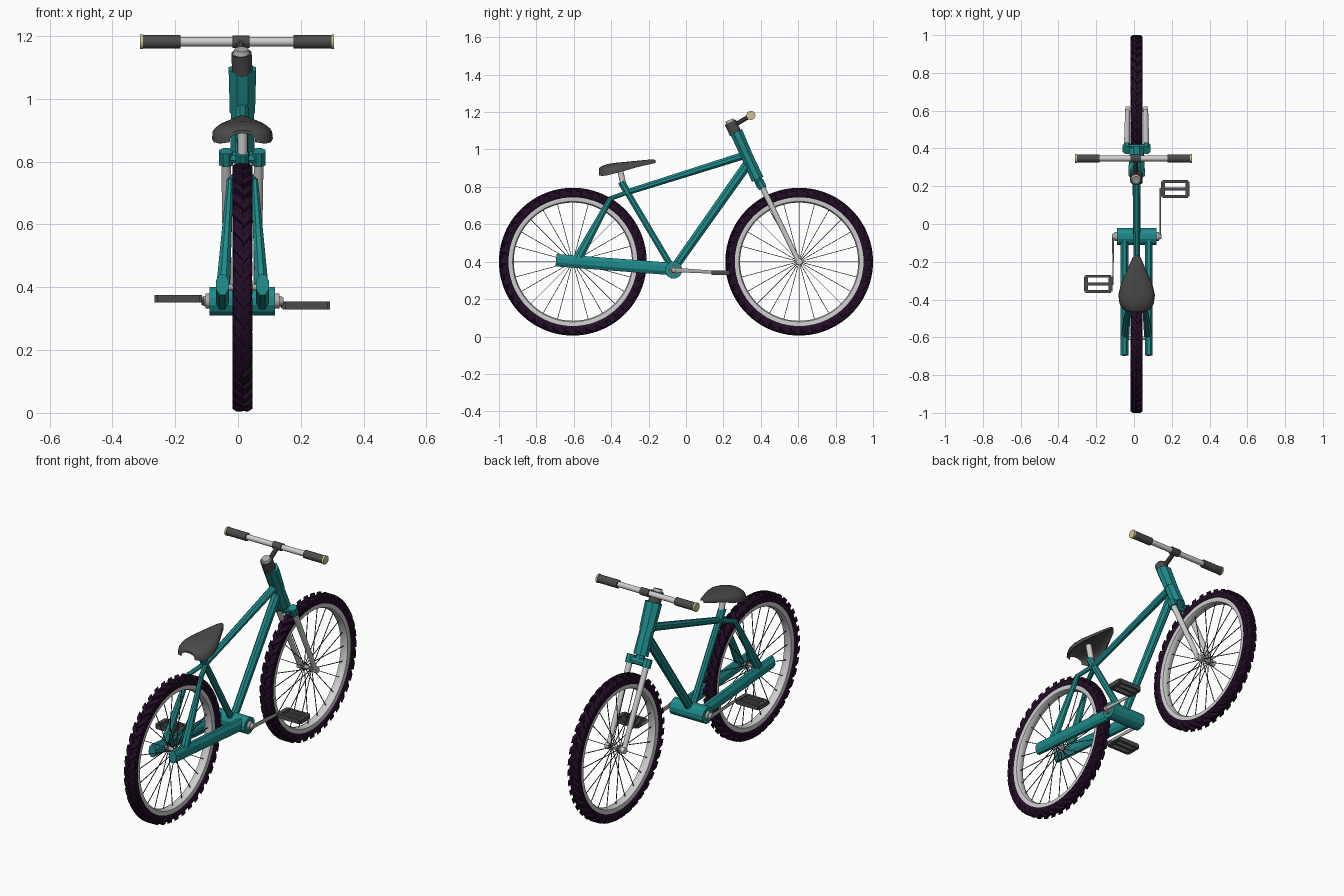
import bpy, bmesh, math
from mathutils import Vector, Matrix

if "Cube" in bpy.data.objects:
    bpy.data.objects.remove(bpy.data.objects["Cube"])

CX = 0.014  # centre plane of the frame


def material(name, rgb):
    m = bpy.data.materials.new(name)
    m.diffuse_color = (*rgb, 1)
    m.use_nodes = True
    m.node_tree.nodes["Principled BSDF"].inputs["Base Color"].default_value = m.diffuse_color
    return m


TEAL = material("teal paint", (0.014, 0.26, 0.26))
DARK = material("dark grey rubber", (0.07, 0.07, 0.07))
LIGHT = material("light grey rim", (0.62, 0.62, 0.62))
METAL = material("grey metal", (0.42, 0.42, 0.42))
CREAM = material("cream cap", (0.62, 0.56, 0.27))
TYRE = material("dark purple tyre", (0.017, 0.004, 0.02))
SPOKE = material("dark spoke", (0.035, 0.035, 0.04))


def finish(name, bm, mat, smooth=None):
    bmesh.ops.recalc_face_normals(bm, faces=bm.faces)
    me = bpy.data.meshes.new(name)
    bm.to_mesh(me)
    bm.free()
    me.materials.append(mat)
    if smooth:
        me.polygons.foreach_set("use_smooth", [True] * len(me.polygons))
        me.set_sharp_from_angle(angle=math.radians(smooth))
    ob = bpy.data.objects.new(name, me)
    bpy.context.collection.objects.link(ob)
    return ob


def add_tube(bm, p, q, r1, r2, n=8, sx=1.0):
    """Cone from p to q; sx stretches it sideways (world x)."""
    p, q = Vector(p), Vector(q)
    d = (q - p).normalized()
    ref = Vector((0, 1, 0)) if abs(d.x) > 0.9 else Vector((1, 0, 0))
    ax = (ref - d * ref.dot(d)).normalized()
    ay = d.cross(ax)
    rot = Matrix((ax, ay, d)).transposed().to_4x4()
    m = (Matrix.Translation((p + q) / 2) @ rot @ Matrix.Diagonal((sx, 1, 1, 1))
         @ Matrix.Rotation(math.pi / n, 4, 'Z'))
    bmesh.ops.create_cone(bm, cap_ends=True, segments=n, radius1=r1, radius2=r2,
                          depth=(q - p).length, matrix=m)


def tube(name, p, q, r1, r2, mat, n=8, sx=1.0, smooth=None):
    bm = bmesh.new()
    add_tube(bm, p, q, r1, r2, n, sx)
    return finish(name, bm, mat, smooth)


def add_box(bm, c, s):
    bmesh.ops.create_cube(bm, size=1, matrix=Matrix.Translation(c) @ Matrix.Diagonal((*s, 1)))


def polar(x, r, a, cy, cz=0.4):
    return Vector((CX + x, cy + r * math.cos(a), cz + r * math.sin(a)))


def lathe(bm, profile, cy, n):
    """Spin a closed (x, r) profile round the wheel axle."""
    rings = [[bm.verts.new(polar(x, r, 2 * math.pi * i / n, cy)) for x, r in profile]
             for i in range(n)]
    k = len(profile)
    for i in range(n):
        a, b = rings[i], rings[(i + 1) % n]
        for j in range(k):
            bm.faces.new((a[j], a[(j + 1) % k], b[(j + 1) % k], b[j]))


def wheel(label, cy):
    # tyre carcass and chevron knobs
    bm = bmesh.new()
    lathe(bm, [(-.024, .343), (-.030, .358), (-.027, .376), (0, .381),
               (.027, .376), (.030, .358), (.024, .343)], cy, 72)
    n = 40
    step = 2 * math.pi / n
    for i in range(n):
        for s in (-1, 1):
            a = step * (i + (0.25 if s > 0 else 0))
            loops = []
            for x, top, low, da in ((0, .395, .375, 0), (.020 * s, .395, .372, -.4 * step),
                                    (.032 * s, .387, .357, -.62 * step)):
                w = 0.55 * step
                loops.append([bm.verts.new(polar(x, r, a + da + e, cy))
                              for r, e in ((low, 0), (top, 0), (top, w), (low, w))])
            for u, v in zip(loops, loops[1:]):
                for j in range(4):
                    bm.faces.new((u[j], u[(j + 1) % 4], v[(j + 1) % 4], v[j]))
            bm.faces.new(loops[0])
            bm.faces.new(loops[-1])
    finish(label + "_tyre", bm, TYRE)
    # rim
    bm = bmesh.new()
    lathe(bm, [(-.024, .350), (-.025, .335), (-.022, .322), (-.010, .316),
               (.010, .316), (.022, .322), (.025, .335), (.024, .350)], cy, 72)
    finish(label + "_rim", bm, LIGHT, 35)
    # spokes
    bm = bmesh.new()
    for i in range(24):
        a = 2 * math.pi * i / 24
        s = 1 if i % 2 else -1
        add_tube(bm, polar(.022 * s, .012, a, cy), polar(0, .32, a, cy), .0022, .0022, 4)
    finish(label + "_spokes", bm, SPOKE)
    # hub
    bm = bmesh.new()
    add_tube(bm, (CX - .052, cy, .4), (CX + .052, cy, .4), .010, .010, 16)
    for s in (-1, 1):
        add_tube(bm, (CX + s * .019, cy, .4), (CX + s * .026, cy, .4), .018, .018, 16)
    finish(label + "_hub", bm, METAL, 35)


wheel("rear", -.605)
wheel("front", .605)

# main frame tubes
tube("top_tube", (CX, .31, .968), (CX, -.325, .768), .022, .017, TEAL)
tube("down_tube", (CX, .335, .93), (CX, -.068, .36), .028, .024, TEAL, 8, .85)
tube("seat_tube", (CX, -.07, .36), (CX, -.325, .79), .018, .018, TEAL)
tube("seat_collar", (CX, -.310, .765), (CX, -.346, .827), .021, .021, TEAL)
tube("bottom_bracket_shell", (CX - .104, -.066, .356), (CX + .104, -.066, .356),
     .047, .047, TEAL, 12)
tube("head_tube_upper", (CX, .268, 1.095), (CX, .328, .96), .037, .034, TEAL, 8, 1.28)
tube("head_tube_lower", (CX, .328, .96), (CX, .383, .84), .034, .036, TEAL, 8, 1.15)

# rear triangle and fork, mirrored left and right
for s, side in ((-1, "left"), (1, "right")):
    tube(side + "_chainstay", (CX + s * .064, -.695, .408), (CX + s * .064, -.06, .360),
         .036, .036, TEAL, 8, .62)
    tube(side + "_seatstay_link", (CX + s * .006, -.315, .770), (CX + s * .039, -.412, .735),
         .013, .013, TEAL)
    tube(side + "_seatstay", (CX + s * .039, -.402, .742), (CX + s * .061, -.585, .405),
         .014, .029, TEAL, 8, .8)
    top, low = Vector((CX + s * .052, .395, .825)), Vector((CX + s * .048, .605, .395))
    tube(side + "_fork_sleeve", top + (top - low) * .02, top.lerp(low, .075),
         .024, .024, TEAL)
    tube(side + "_fork_leg", top, low, .016, .013, LIGHT, 16, 1, 35)
    tube(side + "_fork_end", low + Vector((-s * .012, 0, .005)),
         low + Vector((s * .012, 0, .005)), .017, .017, LIGHT, 16, 1, 35)

# fork crown and steerer
tube("fork_crown", (CX - .055, .402, .812), (CX + .055, .402, .812), .020, .020, TEAL)
tube("steerer", (CX, .375, .86), (CX, .402, .80), .024, .024, TEAL)

# headset spacer and cap
tube("headset_spacer", (CX - .003, .237, 1.145), (CX, .265, 1.085), .033, .033, DARK, 16, 1, 35)
tube("headset_cap", (CX - .003, .232, 1.158), (CX - .003, .239, 1.142), .022, .029,
     METAL, 16, 1, 35)

# stem and handlebar
BY, BZ, BX = .347, 1.182, -.003
tube("stem", (.010, .245, 1.122), (.008, BY, BZ), .013, .012, DARK, 10)
tube("stem_clamp", (-.018, BY, BZ), (.036, BY, BZ), .021, .021, DARK, 12)
tube("handlebar", (BX - .30, BY, BZ), (BX + .30, BY, BZ), .015, .015, LIGHT, 20, 1, 35)
for s, side in ((-1, "left"), (1, "right")):
    tube(side + "_grip", (BX + s * .180, BY, BZ), (BX + s * .302, BY, BZ), .022, .022,
         DARK, 20, 1, 35)
    tube(side + "_grip_cap", (BX + s * .300, BY, BZ), (BX + s * .309, BY, BZ), .024, .024,
         CREAM, 20, 1, 35)

# seat post and clamp
tube("seat_post", (CX, -.335, .81), (CX, -.358, .918), .016, .016, LIGHT, 16, 1, 35)

# saddle: lofted hollow shell (y, half width, top z, edge z)
bm = bmesh.new()
sections = [(-.465, .045, .900, .862), (-.450, .075, .912, .858), (-.42, .091, .922, .862),
            (-.375, .097, .929, .873), (-.32, .084, .934, .888), (-.27, .062, .939, .903),
            (-.22, .040, .944, .915), (-.18, .023, .947, .924), (-.163, .010, .944, .929)]
rings = []
for y, hw, top, edge in sections:
    outer = [(hw * math.cos(t), edge + (top - edge) * max(math.sin(t), 0) ** .6)
             for t in (math.pi * i / 14 for i in range(15))]
    inner = [(x * .9, edge + (z - edge) * .72) for x, z in reversed(outer)]
    rings.append([bm.verts.new((CX + x, y, z)) for x, z in outer + inner])
for a, b in zip(rings, rings[1:]):
    for j in range(len(a)):
        k = (j + 1) % len(a)
        bm.faces.new((a[j], a[k], b[k], b[j]))
for r in (rings[0], rings[-1]):
    bm.faces.new(r)
finish("saddle", bm, DARK, 40)

# cranks and pedals
tube("crank_axle", (CX - .118, -.066, .356), (CX + .118, -.066, .356), .024, .024,
     METAL, 16, 1, 35)
for s, side, pz in ((-1, "left", .363), (1, "right", .342)):
    py = -.066 + s * .251
    x = CX + s * .125
    bm = bmesh.new()
    add_tube(bm, (CX + s * .116, -.066, .356), (x + s * .006, -.066, .356), .018, .012, 16)
    add_tube(bm, (x, -.066, .356), (x, py, pz), .013, .008, 8, .4)
    add_tube(bm, (x - s * .003, py, pz), (x + s * .03, py, pz), .007, .007, 8)
    finish(side + "_crank", bm, METAL, 35)
    # pedal: frame with two long windows
    bm = bmesh.new()
    px = CX + s * .204
    for dy in (-.040, 0, .040):
        add_box(bm, (px, py + dy, pz), (.136 if dy else .15, .015, .024))
    for dx in (-.065, .065):
        add_box(bm, (px + dx, py, pz), (.021, .080, .024))
    finish(side + "_pedal", bm, DARK)
